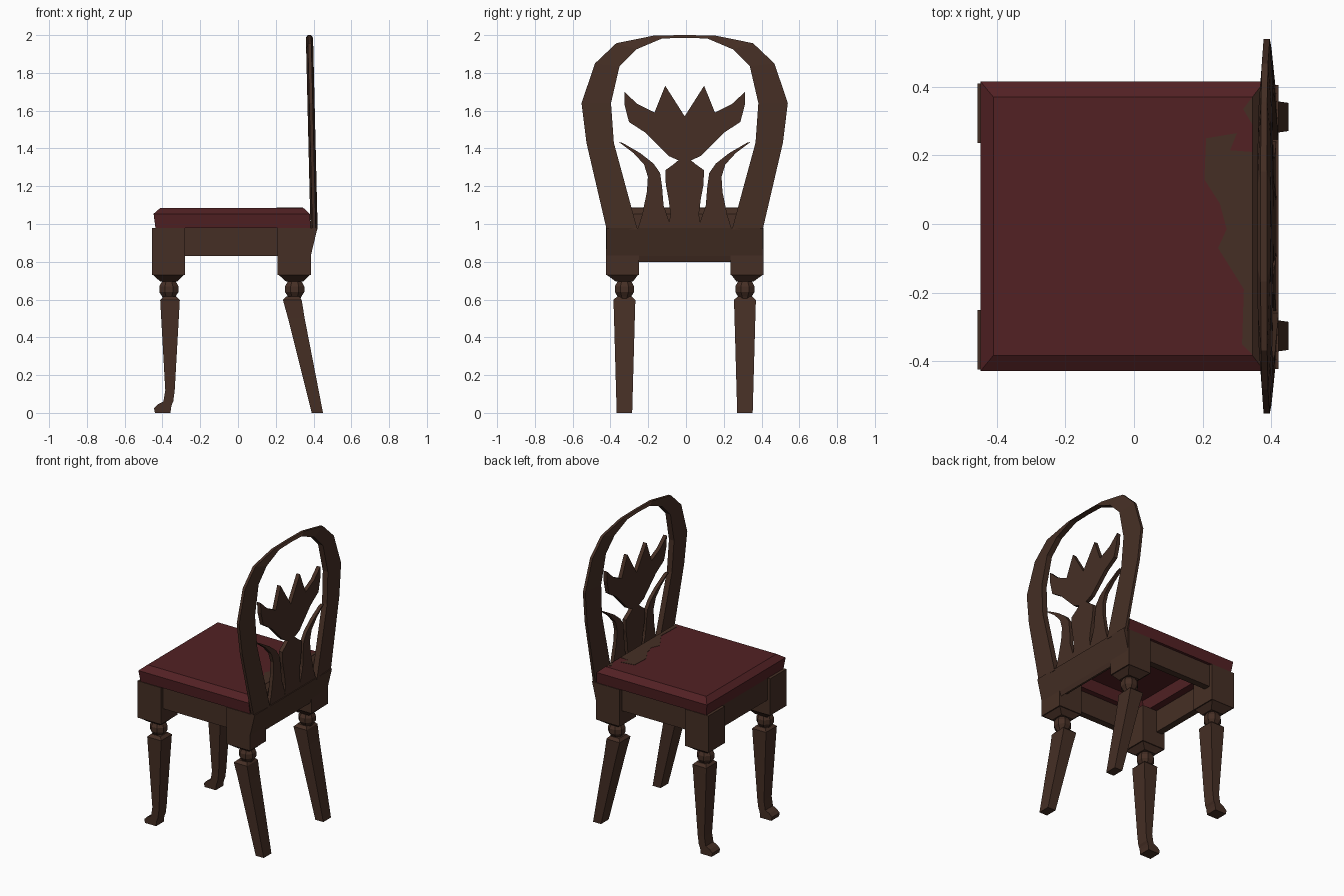
import bpy, bmesh, math

if "Cube" in bpy.data.objects:
    bpy.data.objects.remove(bpy.data.objects["Cube"])

def material(name, col):
    m = bpy.data.materials.new(name)
    m.diffuse_color = (*col, 1)
    m.use_nodes = True
    m.node_tree.nodes["Principled BSDF"].inputs["Base Color"].default_value = m.diffuse_color
    return m

WOOD = material("dark wood", (0.060, 0.028, 0.018))
RED = material("red upholstery", (0.084, 0.015, 0.017))
CY = -0.007  # symmetry plane of the chair in y

def finish(name, bm, mats):
    bmesh.ops.recalc_face_normals(bm, faces=bm.faces[:])
    me = bpy.data.meshes.new(name)
    bm.to_mesh(me)
    bm.free()
    for m in mats:
        me.materials.append(m)
    ob = bpy.data.objects.new(name, me)
    bpy.context.collection.objects.link(ob)
    return ob

def loft(name, rings, mats=(WOOD,), rule=None):
    """Skin a list of closed rings and cap both ends."""
    bm = bmesh.new()
    vs = [[bm.verts.new(p) for p in r] for r in rings]
    n = len(vs[0])
    for a, b in zip(vs, vs[1:]):
        for i in range(n):
            j = (i + 1) % n
            bm.faces.new((a[i], a[j], b[j], b[i]))
    bm.faces.new(vs[0])
    bm.faces.new(vs[-1])
    if rule:
        for f in bm.faces:
            f.material_index = rule(f.calc_center_median())
    return finish(name, bm, mats)

def rect(z, x0, x1, y0, y1):
    return [(x0, y0, z), (x1, y0, z), (x1, y1, z), (x0, y1, z)]

def box(name, x0, x1, y0, y1, z0, z1):
    return loft(name, [rect(z0, x0, x1, y0, y1), rect(z1, x0, x1, y0, y1)])

def octagon(z, cx, cy, r):
    return [(cx + r * math.cos(math.pi * (k + .5) / 4),
             cy + r * math.sin(math.pi * (k + .5) / 4), z) for k in range(8)]

def lean(z):  # centre line of the reclined back
    return 0.402 - 0.024 * (z - 1)

def plate(name, outline, half):
    """Extrude a (y, z) outline into a leaning flat panel."""
    return loft(name, [[(lean(z) + s * half, CY + y, z) for y, z in outline] for s in (-1, 1)])

# Cushion with bevelled rim, hollow underside and wooden rear edge
loft("seat_cushion", [
    rect(1.055, -0.33, 0.26, -0.31, 0.295),
    rect(0.98, -0.34, 0.27, -0.32, 0.305),
    rect(0.98, -0.437, 0.385, -0.42, 0.406),
    rect(1.054, -0.447, 0.380, -0.428, 0.415),
    rect(1.086, -0.41, 0.345, -0.383, 0.370)],
    (RED, WOOD), lambda c: 1 if c.x > 0.34 else 0)

# Worn brown patch on the cushion
patch = [(.345, .37), (.318, .335), (.345, .29), (.345, .21), (.28, .215), (.30, .265),
         (.21, .25), (.205, .13), (.25, .06), (.27, -.015), (.245, -.07), (.32, -.19),
         (.315, -.35), (.345, -.38)]
loft("seat_patch", [[(x, y, z) for x, y in patch] for z in (1.084, 1.088)])

# Seat rails
box("front_rail", -0.435, -0.39, -0.26, 0.245, 0.83, 0.98)
box("rear_rail", 0.33, 0.385, -0.26, 0.245, 0.83, 0.98)
for s, side in ((-1, "right"), (1, "left")):
    a, b = sorted((CY + s * 0.395, CY + s * 0.35))
    box(side + "_rail", -0.29, 0.22, a, b, 0.83, 0.98)

# Sloped foot of the back, behind the rear rail
loft("back_base", [[(0.375, y, 0.80), (0.385, y, 0.83), (0.421, y, 0.98), (0.375, y, 0.98)]
                   for y in (CY - 0.415, CY + 0.412)])

# Legs: block, neck, ball, shaft. Shaft rows are (z, x0, x1, half width)
FRONT = [(0.615, -.395, -.325, .04), (.598, -.412, -.308, .058), (.12, -.385, -.335, .041),
         (.06, -.395, -.343, .041), (.045, -.425, -.35, .041), (.025, -.445, -.355, .041),
         (0, -.44, -.357, .041)]
REAR = [(0.615, .255, .325, .04), (.598, .238, .337, .058), (.50, .265, .353, .055),
        (0, .39, .45, .041)]
for s, side in ((-1, "right"), (1, "left")):
    y = CY + s * 0.319
    for kind, x0, rows in (("front", -0.456, FRONT), ("rear", 0.21, REAR)):
        x1, cx = x0 + 0.176, x0 + 0.09
        name = f"{kind}_leg_{side}_"
        yb = CY + s * 0.33
        loft(name + "block", [
            rect(0.695, cx - .045, cx + .045, y - .045, y + .045),
            rect(0.73, x0 + .006, x1 - .006, yb - .082, yb + .082),
            rect(0.731, x0, x1, yb - .087, yb + .087),
            rect(0.98, x0, x1, yb - .087, yb + .087)])
        loft(name + "ball", [octagon(z, cx, y, r) for z, r in
             ((.60, .03), (.615, .038), (.64, .055), (.67, .055), (.695, .04), (.71, .034))])
        loft(name + "shaft", [rect(z, a, b, y - h, y + h) for z, a, b, h in rows])

# Back hoop: outer edge thin, inner edge thick. Points are (yo, zo, yi, zi)
half = [(.413, .97, .25, .97), (.52, 1.43, .375, 1.43), (.546, 1.64, .39, 1.64),
        (.475, 1.85, .345, 1.835), (.362, 1.957, .255, 1.925), (.16, 1.998, .12, 1.982)]
path = [(-a, b, -c, d) for a, b, c, d in half] + [(0, 2.0, 0, 1.986)] + half[::-1]
loft("back_hoop", [[(lean(zo) - .009, CY + yo, zo), (lean(zo) + .009, CY + yo, zo),
                    (lean(zi) + .019, CY + yi, zi), (lean(zi) - .019, CY + yi, zi)]
                   for yo, zo, yi, zi in path])

# Carved tulip and its stem
def mirrored(pts):
    return pts + [(-y, z) for y, z in reversed(pts) if y != 0]

plate("tulip_flower", mirrored([(0, 1.57), (.103, 1.732), (.16, 1.59), (.25, 1.635), (.32, 1.70),
      (.318, 1.63), (.295, 1.54), (.21, 1.485), (.14, 1.415), (.085, 1.36), (.04, 1.34), (0, 1.33)]), .013)
plate("tulip_stem", mirrored([(0, 1.345), (.03, 1.34), (.06, 1.315), (.102, 1.285), (.10, 1.21),
      (.085, 1.13), (.075, 1.05), (.09, .97), (0, .97)]), .013)

# Curling leaves either side of the stem
leaf = [(.25, .97), (.225, 1.05), (.20, 1.17), (.195, 1.25), (.215, 1.315), (.27, 1.375),
        (.35, 1.435), (.33, 1.43), (.235, 1.375), (.165, 1.32), (.13, 1.27), (.12, 1.20),
        (.112, 1.10), (.085, 1.02), (.075, .97)]
for s, side in ((-1, "right"), (1, "left")):
    plate("leaf_" + side, [(s * y, z) for y, z in leaf], .012)
